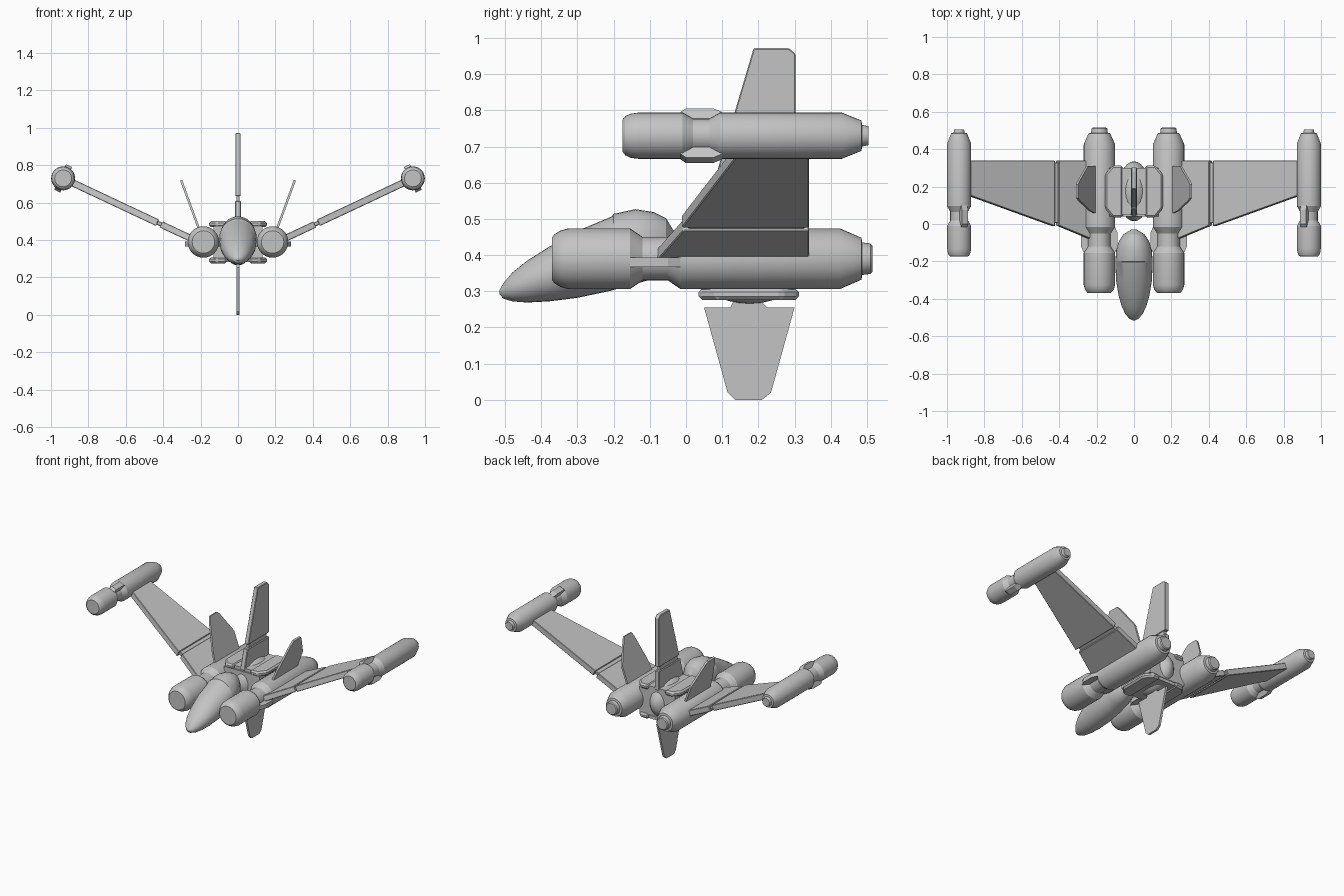
import bpy, bmesh, math
from mathutils import Vector

cube = bpy.data.objects.get("Cube")
if cube:
    bpy.data.objects.remove(cube, do_unlink=True)

grey = bpy.data.materials.new("hull_grey")
grey.use_nodes = True
grey.diffuse_color = (0.55, 0.55, 0.55, 1)
grey.node_tree.nodes["Principled BSDF"].inputs["Base Color"].default_value = (0.55, 0.55, 0.55, 1)


def finish(name, bm, mirror=False, bevel=0.0):
    bmesh.ops.recalc_face_normals(bm, faces=bm.faces)
    mesh = bpy.data.meshes.new(name)
    bm.to_mesh(mesh)
    bm.free()
    mesh.materials.append(grey)
    ob = bpy.data.objects.new(name, mesh)
    bpy.context.collection.objects.link(ob)
    if bevel:
        mod = ob.modifiers.new("Bevel", "BEVEL")
        mod.width, mod.segments = bevel, 1
    if mirror:
        ob.modifiers.new("Mirror", "MIRROR").use_mirror_merge = False
    return ob


def loft(name, sections, x=0.0, mirror=False, sides=32):
    """Join elliptical sections (y, centre z, half width, half height)."""
    bm = bmesh.new()
    rings = []
    for y, z, rx, rz in sections:
        angles = [math.tau * i / sides for i in range(sides)]
        rings.append([bm.verts.new((x + rx * math.cos(a), y, z + rz * math.sin(a))) for a in angles])
    for a, b in zip(rings, rings[1:]):
        for i in range(sides):
            j = (i + 1) % sides
            bm.faces.new((a[i], a[j], b[j], b[i]))
    bm.faces.new(rings[0])
    bm.faces.new(rings[-1])
    ob = finish(name, bm, mirror)
    bpy.ops.object.select_all(action="DESELECT")
    ob.select_set(True)
    bpy.context.view_layer.objects.active = ob
    bpy.ops.object.shade_smooth_by_angle(angle=math.radians(24))
    return ob


def plate(name, outline, thick, origin, u, v, mirror=False, bevel=0.0):
    """Extrude a flat outline, given along axes u and v, evenly to both sides."""
    origin, u, v = Vector(origin), Vector(u), Vector(v)
    n = u.cross(v).normalized() * thick
    bm = bmesh.new()
    base = [bm.verts.new(origin + u * a + v * b - n / 2) for a, b in outline]
    face = bm.faces.new(base)
    new = bmesh.ops.extrude_face_region(bm, geom=[face])["geom"]
    bmesh.ops.translate(bm, vec=n, verts=[e for e in new if isinstance(e, bmesh.types.BMVert)])
    return finish(name, bm, mirror, bevel)


X, Y, Z = (1, 0, 0), (0, 1, 0), (0, 0, 1)

# Cockpit pod: y, bottom, top, half width
pod = [(-0.515, .292, .304, .008), (-0.505, .28, .322, .026), (-0.48, .272, .352, .047),
       (-0.44, .269, .384, .066), (-0.38, .272, .422, .083), (-0.30, .282, .467, .096),
       (-0.205, .302, .507, .1), (-0.2, .304, .514, .1), (-0.14, .32, .527, .095),
       (-0.09, .335, .519, .08), (-0.055, .36, .502, .056), (-0.03, .41, .46, .015)]
loft("cockpit_pod", [(y, (a + b) / 2, w, (b - a) / 2) for y, a, b, w in pod])

# Main engines and wingtip pods: y, radius
engine = [(-.37, .06), (-.363, .068), (-.347, .078), (-.325, .084), (-.155, .084), (-.12, .06),
          (-.05, .06), (-.015, .084), (.425, .084), (.485, .058), (.487, .045), (.51, .042), (.515, .036)]
tip = [(-.175, .045), (-.168, .054), (-.153, .061), (-.13, .064), (-.01, .064), (.02, .047),
       (.065, .047), (.095, .064), (.43, .064), (.485, .042), (.487, .03), (.505, .026)]
loft("main_engine", [(y, .39, r, r) for y, r in engine], .185, True)
loft("wingtip_pod", [(y, .73, r, r) for y, r in tip], .935, True)

# Ribs bridging the narrow waists
slope = 0.47
across = Vector((-slope, 0, 1)).normalized()
for side, label in ((1, "upper"), (-1, "lower")):
    plate(label + "_pod_rib", [(.04, -.015), (.064, -.015), (.075, 0), (.075, .075), (.064, .1), (.04, .1)],
          .036, (.935, 0, .73), across * side, Y, True)
for side, label in ((1, "outer"), (-1, "inner")):
    plate(label + "_engine_rib", [(.05, -.155), (.083, -.155), (.098, -.12), (.098, -.05), (.083, -.015), (.05, -.015)],
          .026, (.185, 0, .38), (side, 0, 0), Y, True)

# Wings in two panels with a thin joint
wing_start = (0, 0, .73 - slope * .935)
wing_dir = (1, 0, slope)
for name, outline, thick in (
        ("wing_root", [(.2, -.095), (.41, -.008), (.41, .34), (.2, .34)], .036),
        ("wing_joint", [(.39, .005), (.45, .005), (.45, .328), (.39, .328)], .022),
        ("outer_wing", [(.43, -.012), (.9, .158), (.9, .34), (.43, .34)], .038)):
    plate(name, outline, thick, wing_start, wing_dir, Y, True, .003)

# Central hull: core, rounded dome and the bracket plates above and below
plate("hull_core", [(-.13, .04), (.13, .04), (.13, .3), (-.13, .3)], .17, (0, 0, .39), X, Y)
dome = [math.pi * (i + .3) / 16.6 for i in range(17)]
loft("hull_dome", [(.175 - .16 * math.cos(a), .39, .085 * math.sin(a), .125 * math.sin(a)) for a in dome])
bracket = [(.06, .035), (.115, .035), (.155, .085), (.155, .265), (.115, .312), (.06, .312)]
for z, label in ((.485, "upper"), (.292, "lower")):
    plate(label + "_bracket", bracket, .032, (0, 0, z), X, Y, True, .01)
    plate(label + "_plate", [(-.07, .05), (.07, .05), (.07, .3), (-.07, .3)], .02, (0, 0, z), X, Y)

# Top tail fin with narrow neck
plate("top_fin_base", [(.045, .48), (.078, .61), (.303, .61), (.303, .48)], .032, (0, 0, 0), Y, Z, False, .004)
plate("top_fin_neck", [(.1, .6), (.1, .65), (.285, .65), (.285, .6)], .018, (0, 0, 0), Y, Z)
plate("top_fin", [(.087, .635), (.187, .972), (.285, .972), (.303, .955), (.303, .635)],
      .028, (0, 0, 0), Y, Z, False, .003)

# Bottom fin
plate("bottom_fin", [(.13, .3), (.13, .27), (.122, .255), (.05, .255), (.115, .02), (.135, 0), (.21, 0),
                     (.235, .02), (.3, .255), (.225, .255), (.21, .27), (.21, .3)],
      .014, (0, 0, 0), Y, Z)

# Canted side fins on the engines
plate("canted_fin", [(.055, 0), (.07, .3), (.125, .9), (.14, 1), (.21, 1), (.225, .95), (.31, .45), (.31, 0)],
      .012, (.207, 0, .455), Y, (.097, 0, .265), True)
